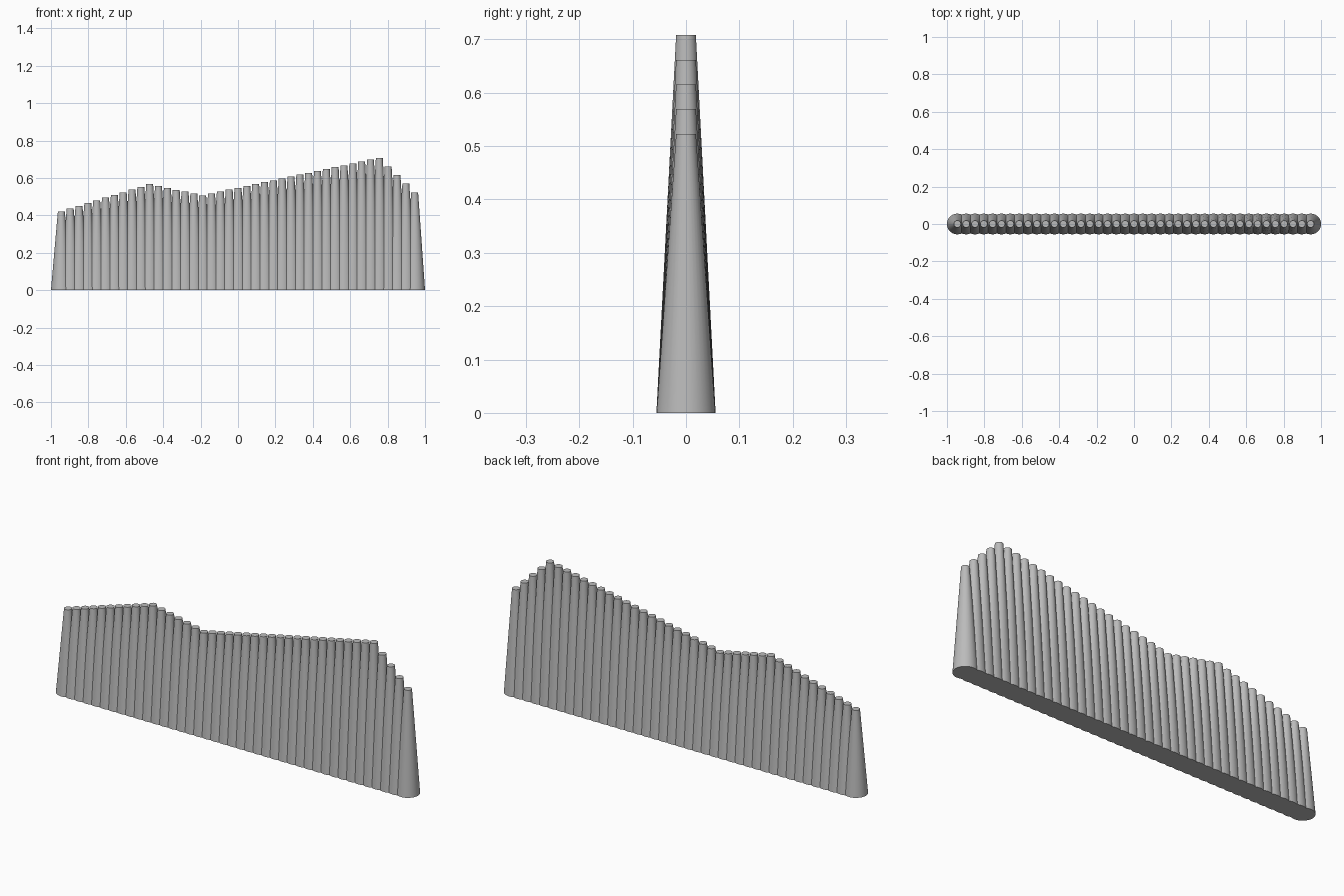
import bpy

if "Cube" in bpy.data.objects:
    bpy.data.objects.remove(bpy.data.objects["Cube"])

# Row layout: evenly spaced tapered pipes
COUNT = 41
BASE_R, TOP_R = 0.0555, 0.0185
HALF = 1.0 - BASE_R
STEP = 2 * HALF / (COUNT - 1)
# Height profile corners: (pipe index, height)
PROFILE = [(0, 0.422), (10, 0.567), (16, 0.507), (36, 0.708), (40, 0.523)]

grey = bpy.data.materials.new("grey")
grey.diffuse_color = (0.5, 0.5, 0.5, 1)
grey.use_nodes = True
grey.node_tree.nodes["Principled BSDF"].inputs["Base Color"].default_value = grey.diffuse_color


def height_at(i):
    for (a, ha), (b, hb) in zip(PROFILE, PROFILE[1:]):
        if a <= i <= b:
            return ha + (hb - ha) * (i - a) / (b - a)


# Tapered pipes, smooth sides and flat caps
for i in range(COUNT):
    h = height_at(i)
    bpy.ops.mesh.primitive_cone_add(vertices=32, radius1=BASE_R, radius2=TOP_R, depth=h,
                                    location=(-HALF + i * STEP, 0, h / 2))
    pipe = bpy.context.object
    pipe.name = f"tapered_pipe_{i + 1:02d}"
    pipe.data.materials.append(grey)
    bpy.ops.object.shade_smooth_by_angle()
